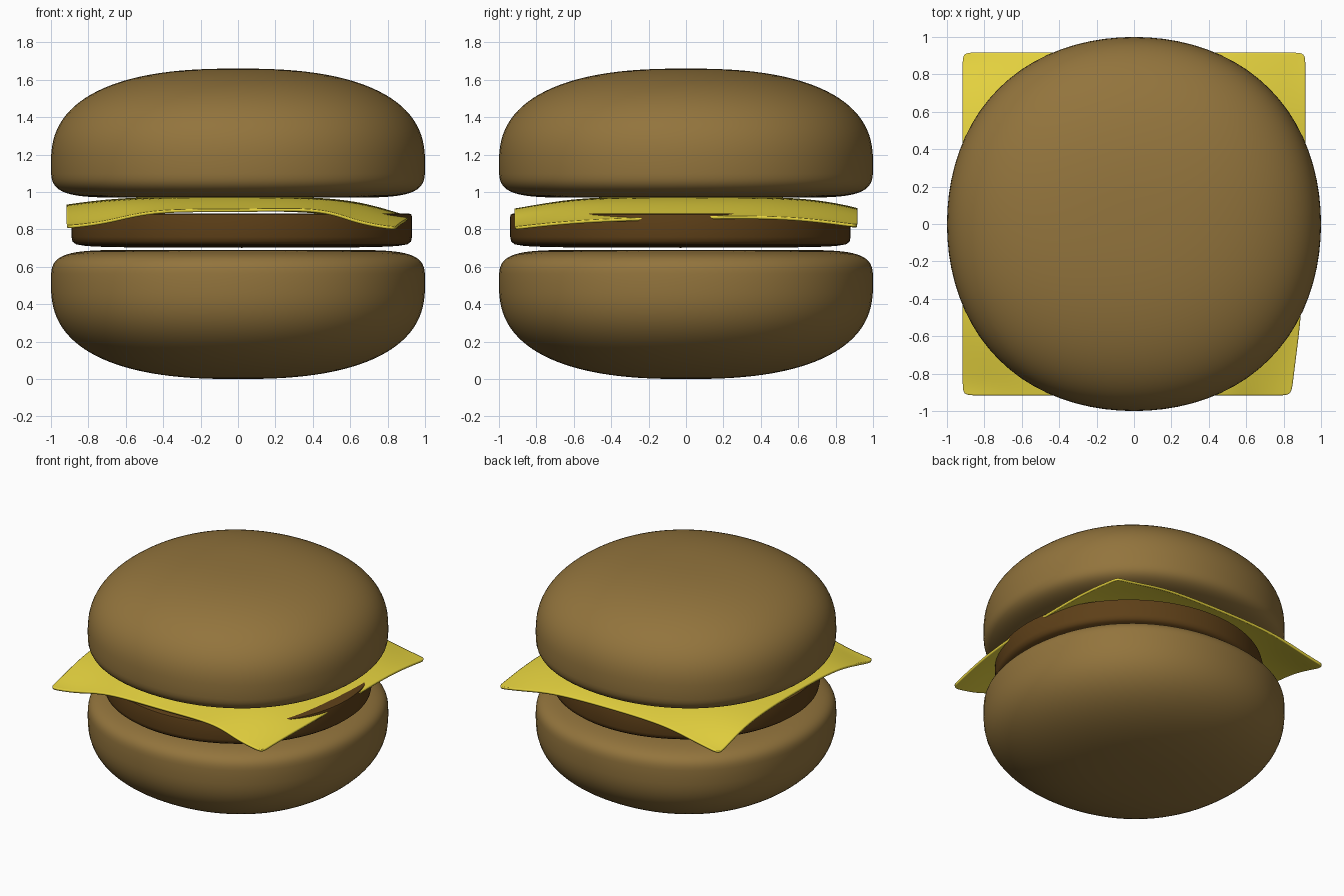
import bpy, bmesh
from math import sin, cos, pi, atan2

if "Cube" in bpy.data.objects:
    bpy.data.objects.remove(bpy.data.objects["Cube"])


def material(name, rgb):
    m = bpy.data.materials.new(name)
    m.diffuse_color = (*rgb, 1)
    m.use_nodes = True
    m.node_tree.nodes["Principled BSDF"].inputs["Base Color"].default_value = m.diffuse_color
    return m


def finish(name, bm, mat):
    mesh = bpy.data.meshes.new(name)
    bm.to_mesh(mesh)
    bm.free()
    mesh.materials.append(mat)
    ob = bpy.data.objects.new(name, mesh)
    bpy.context.collection.objects.link(ob)
    bpy.context.view_layer.objects.active = ob
    ob.select_set(True)
    bpy.ops.object.shade_smooth_by_angle(angle=0.8)
    ob.select_set(False)
    return ob


def lathe(name, profile, mat, centre=(0, 0), square=0.0, steps=80):
    # spin a profile; "square" bulges the plan slightly on the diagonals
    bm = bmesh.new()
    vs = [bm.verts.new((r, 0, z)) for r, z in profile]
    es = [bm.edges.new(p) for p in zip(vs, vs[1:])]
    bmesh.ops.spin(bm, geom=vs + es, cent=(0, 0, 0), axis=(0, 0, 1),
                   angle=2 * pi, steps=steps, use_duplicate=False)
    bmesh.ops.remove_doubles(bm, verts=bm.verts, dist=1e-4)
    for v in bm.verts:
        k = 1 + square * (1 - cos(4 * atan2(v.co.y, v.co.x))) / 2
        v.co.x = v.co.x * k + centre[0]
        v.co.y = v.co.y * k + centre[1]
    bmesh.ops.recalc_face_normals(bm, faces=bm.faces)
    return finish(name, bm, mat)


def arc(r0, z0, a, b, n, count):
    # quarter superellipse from the side (r0 + a, z0) to the pole (r0, z0 + b)
    pts = []
    for i in range(count + 1):
        t = pi / 2 * i / count
        pts.append((r0 + a * max(cos(t), 0) ** (2 / n), z0 + b * sin(t) ** (2 / n)))
    return pts


bun = material("bun", (0.29, 0.175, 0.046))
meat = material("patty", (0.11, 0.05, 0.009))
yellow = material("cheese", (0.80, 0.66, 0.05))

# Buns: domed outside, rounded rim towards the filling
rim = arc(0.55, 1.15, 0.45, -0.18, 4, 18)
dome = arc(0, 1.15, 1.0, 0.51, 2.5, 28)
top = [(0, 0.969)] + rim[::-1] + dome[1:]
lathe("top_bun", top, bun, square=0.024)
lathe("bottom_bun", [(r, 1.66 - z) for r, z in top], bun, square=0.024)

# Patty, slightly off centre
patty = [(0, 0.702), (0.7, 0.705), (0.83, 0.711), (0.885, 0.72), (0.905, 0.735),
         (0.91, 0.76), (0.91, 0.868), (0.907, 0.88), (0.895, 0.885), (0, 0.886)]
lathe("patty", patty, meat, (0.02, -0.03))

# Cheese slice: draped control grid, subdivided and thickened
grid = [-0.915, -0.85, -0.68, -0.45, 0, 0.45, 0.68, 0.85, 0.915]
heights = [
    [.814, .818, .840, .905, .897, .913, .845, .812, .806],
    [.820, .826, .855, .917, .910, .923, .860, .822, .814],
    [.865, .875, .905, .948, .945, .945, .895, .845, .832],
    [.915, .925, .948, .967, .967, .965, .925, .868, .848],
    [.928, .938, .958, .967, .967, .967, .935, .880, .862],
    [.920, .930, .952, .967, .967, .965, .935, .885, .865],
    [.880, .890, .915, .950, .955, .950, .905, .860, .848],
    [.825, .835, .872, .920, .925, .918, .870, .834, .826],
    [.815, .822, .855, .905, .908, .900, .855, .826, .818],
]
bm = bmesh.new()
rows = []
for y, hs in zip(grid, heights):
    row = []
    for x, h in zip(grid, hs):
        tuck = 0.075 * max(0, (-y - 0.3) / 0.615) if x > 0.6 else 0
        row.append(bm.verts.new((x - tuck, y, h)))
    rows.append(row)
for a, b in zip(rows, rows[1:]):
    for i in range(len(grid) - 1):
        bm.faces.new((a[i], a[i + 1], b[i + 1], b[i]))
cheese = finish("cheese_slice", bm, yellow)
sub = cheese.modifiers.new("smooth", "SUBSURF")
sub.levels = sub.render_levels = 3
thick = cheese.modifiers.new("thickness", "SOLIDIFY")
thick.thickness = 0.016
thick.offset = 0
